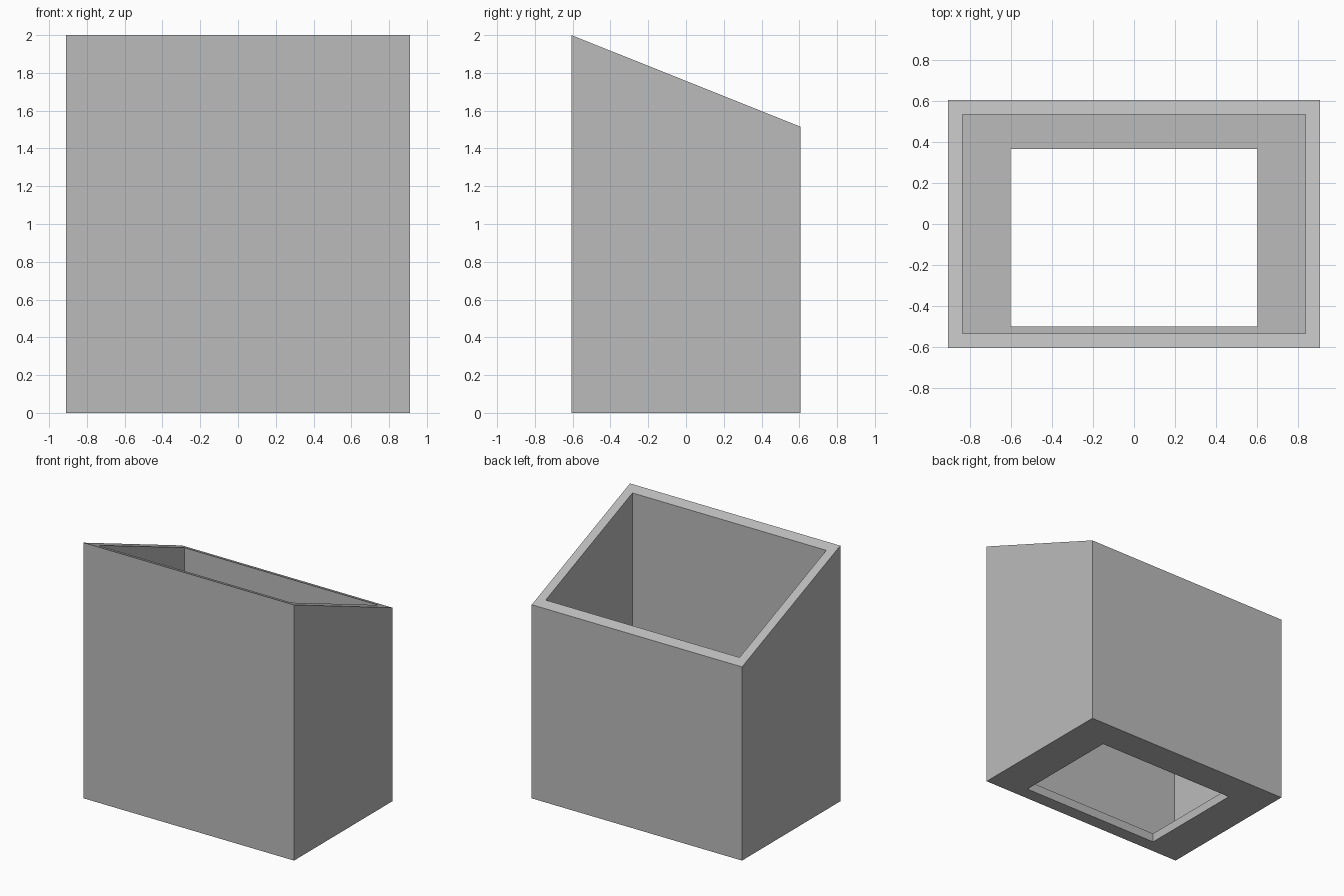
import bpy
import bmesh

default_cube = bpy.data.objects.get("Cube")
if default_cube:
    bpy.data.objects.remove(default_cube, do_unlink=True)

HALF_X, HALF_Y = 0.91, 0.607
FRONT_HEIGHT, BACK_HEIGHT = 2.0, 1.515
WALL = 0.071
FLOOR = 0.07

grey = bpy.data.materials.new("plain grey")
grey.use_nodes = True
colour = (0.5, 0.5, 0.5, 1)
grey.diffuse_color = colour
grey.node_tree.nodes["Principled BSDF"].inputs["Base Color"].default_value = colour


def slope(y):
    """Height of the slanted rim at depth y."""
    t = (y + HALF_Y) / (2 * HALF_Y)
    return FRONT_HEIGHT + (BACK_HEIGHT - FRONT_HEIGHT) * t


def ring(bm, half_x, front, back, height):
    """Rectangular loop of four vertices; height is a function of y."""
    corners = ((-half_x, front), (half_x, front), (half_x, back), (-half_x, back))
    return [bm.verts.new((x, y, height(y))) for x, y in corners]


def ground(y):
    return 0


def floor_top(y):
    return FLOOR


bm = bmesh.new()
outer = (HALF_X, -HALF_Y, HALF_Y)
inner = (HALF_X - WALL, WALL - HALF_Y, HALF_Y - WALL)
opening = (0.605, -0.502, 0.366)

# Loops run up the outside, over the rim, down the cavity and through the floor opening
loops = [
    ring(bm, *outer, ground),
    ring(bm, *outer, slope),
    ring(bm, *inner, slope),
    ring(bm, *inner, floor_top),
    ring(bm, *opening, floor_top),
    ring(bm, *opening, ground),
]
for a, b in zip(loops, loops[1:] + loops[:1]):
    for i in range(4):
        j = (i + 1) % 4
        bm.faces.new((a[i], a[j], b[j], b[i]))
bmesh.ops.recalc_face_normals(bm, faces=bm.faces)

mesh = bpy.data.meshes.new("slanted_open_box")
bm.to_mesh(mesh)
bm.free()
mesh.materials.append(grey)
box = bpy.data.objects.new("slanted_open_box", mesh)
bpy.context.collection.objects.link(box)
